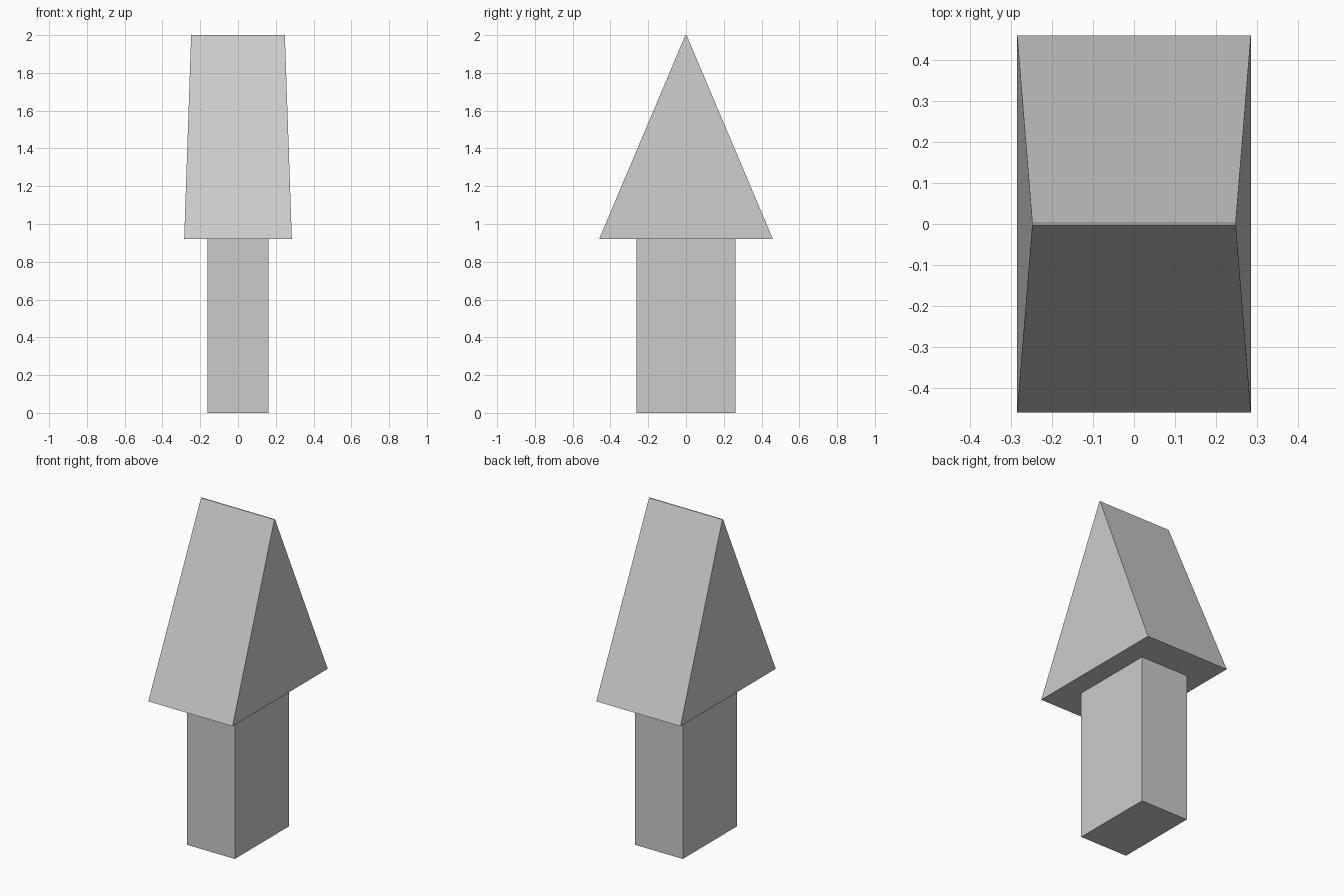
import bpy
import bmesh

cube = bpy.data.objects.get("Cube")
if cube:
    bpy.data.objects.remove(cube, do_unlink=True)

grey = bpy.data.materials.new("light_grey")
grey.use_nodes = True
colour = (0.6, 0.6, 0.6, 1)
grey.diffuse_color = colour
grey.node_tree.nodes["Principled BSDF"].inputs["Base Color"].default_value = colour


def tapered_block(name, bottom, top, z0, z1):
    """Block between two centred rectangles, given as half sizes in x and y."""
    bm = bmesh.new()
    bmesh.ops.create_cube(bm, size=2)
    for v in bm.verts:
        half_x, half_y = top if v.co.z > 0 else bottom
        v.co = (v.co.x * half_x, v.co.y * half_y, z1 if v.co.z > 0 else z0)
    mesh = bpy.data.meshes.new(name)
    bm.to_mesh(mesh)
    bm.free()
    mesh.materials.append(grey)
    obj = bpy.data.objects.new(name, mesh)
    bpy.context.collection.objects.link(obj)
    return obj


# Straight rectangular post
tapered_block("post", (0.162, 0.262), (0.162, 0.262), 0, 0.92)

# Wedge head narrowing to a thin ridge
tapered_block("wedge_head", (0.285, 0.46), (0.248, 0.003), 0.92, 2)
